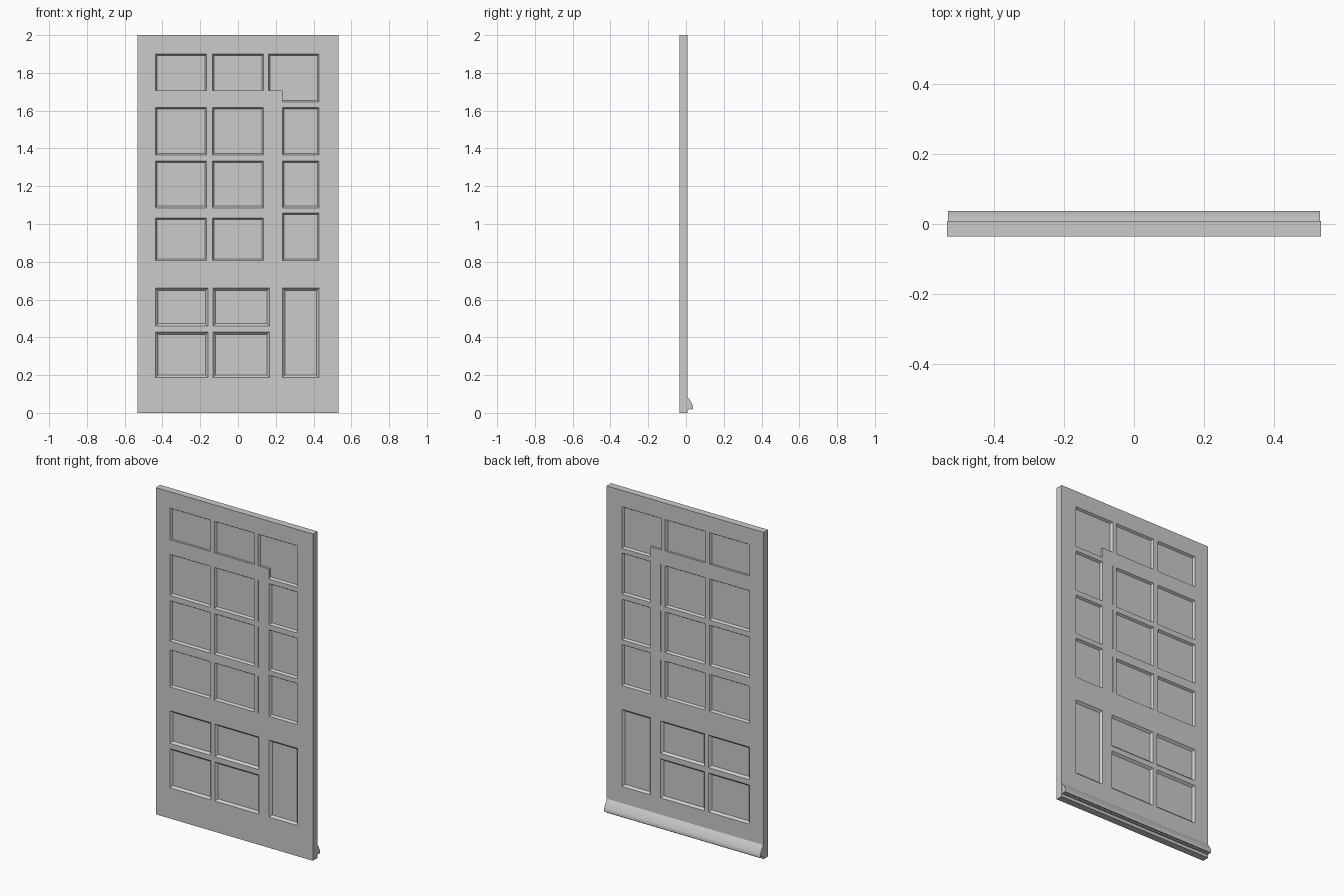
import bpy, bmesh

if "Cube" in bpy.data.objects:
    bpy.data.objects.remove(bpy.data.objects["Cube"])

W, H = 0.532, 2.0            # half width, height
YF, YB = -0.035, 0.008       # front and back faces of the slab
DEPTH = 0.013                # panel recess on each side

paint = bpy.data.materials.new("door_grey")
paint.diffuse_color = (0.6, 0.6, 0.6, 1)
paint.use_nodes = True
paint.node_tree.nodes["Principled BSDF"].inputs["Base Color"].default_value = paint.diffuse_color


def add_object(name, bm):
    bmesh.ops.recalc_face_normals(bm, faces=bm.faces)
    me = bpy.data.meshes.new(name)
    bm.to_mesh(me)
    bm.free()
    ob = bpy.data.objects.new(name, me)
    bpy.context.collection.objects.link(ob)
    me.materials.append(paint)
    return ob


def prism(bm, ring_a, ring_b):
    a = [bm.verts.new(p) for p in ring_a]
    b = [bm.verts.new(p) for p in ring_b]
    n = len(a)
    bm.faces.new(a)
    bm.faces.new(b[::-1])
    for i in range(n):
        bm.faces.new((a[i], b[i], b[(i + 1) % n], a[(i + 1) % n]))


def rect(x0, x1, z0, z1):
    return [(x0, z0), (x1, z0), (x1, z1), (x0, z1)]


def recess(bm, outer, inner, depth=DEPTH):
    """Sloped-wall pocket, on the front and on the back."""
    lip = 0.01
    for face, d in ((YF, 1), (YB, -1)):
        # the ring outside the slab keeps the sloped wall straight
        k = lip / depth
        far = [(o[0] + (o[0] - i[0]) * k, o[1] + (o[1] - i[1]) * k)
               for o, i in zip(outer, inner)]
        prism(bm, [(x, face - d * lip, z) for x, z in far],
              [(x, face + d * depth, z) for x, z in inner])


def panel(bm, x0, x1, z0, z1, bev, bottom=None):
    bottom = bev if bottom is None else bottom
    recess(bm, rect(x0, x1, z0, z1),
           rect(x0 + bev, x1 - bev, z0 + bottom, z1 - bev))


def cut(ob, bm):
    cutter = add_object("panel_cutter", bm)
    mod = ob.modifiers.new("recess", 'BOOLEAN')
    mod.operation = 'DIFFERENCE'
    mod.solver = 'EXACT'
    mod.object = cutter
    bpy.context.view_layer.objects.active = ob
    bpy.ops.object.modifier_apply(modifier=mod.name)
    bpy.data.objects.remove(cutter)


# door slab
bm = bmesh.new()
prism(bm, [(x, YF, z) for x, z in rect(-W, W, 0, H)],
      [(x, YB, z) for x, z in rect(-W, W, 0, H)])
slab = add_object("door_slab", bm)

cutters = bmesh.new()
B = 0.008
left, middle, right = (-0.436, -0.166), (-0.135, 0.135), (0.236, 0.428)

# upper rows of panels
for col in (left, middle):
    panel(cutters, *col, 1.707, 1.9, B, 0)
    for z0, z1 in ((1.366, 1.617), (1.086, 1.334), (0.806, 1.033)):
        panel(cutters, *col, z0, z1, B)
for z0, z1 in ((1.366, 1.617), (1.086, 1.334), (0.806, 1.057)):
    panel(cutters, *right, z0, z1, B)

# notched panel in the top corner
recess(cutters,
       [(0.236, 1.646), (0.428, 1.646), (0.428, 1.9),
        (0.161, 1.9), (0.161, 1.707), (0.236, 1.707)],
       [(0.236, 1.646 + B), (0.428 - B, 1.646 + B), (0.428 - B, 1.9 - B),
        (0.161 + B, 1.9 - B), (0.161 + B, 1.707), (0.236, 1.707)])

# lower panels with wider mouldings
for col in ((-0.436, -0.159), (-0.132, 0.166)):
    for z0, z1 in ((0.46, 0.66), (0.188, 0.428)):
        panel(cutters, *col, z0, z1, 0.012)
panel(cutters, *right, 0.188, 0.66, 0.012)

# narrow grooves beside the lock stile
for z0, z1 in ((1.366, 1.617), (1.086, 1.334), (0.806, 1.033)):
    r = rect(0.161, 0.167, z0, z1)
    recess(cutters, r, r, 0.004)
cut(slab, cutters)

# weather bar along the bottom of the back, with a drip groove beneath
profile = [(YB, 0.086), (0.012, 0.080), (0.020, 0.069), (0.028, 0.056),
           (0.034, 0.042), (0.037, 0.036), (0.037, 0.018), (0.030, 0.018),
           (0.028, 0.024), (0.022, 0.024), (0.020, 0.018), (YB, 0.018)]
bm = bmesh.new()
prism(bm, [(-W + 0.003, y, z) for y, z in profile],
      [(W - 0.003, y, z) for y, z in profile])
bar = add_object("weather_bar", bm)
bpy.ops.object.select_all(action='DESELECT')
bar.select_set(True)
bpy.context.view_layer.objects.active = bar
bpy.ops.object.shade_smooth_by_angle(angle=0.6)
